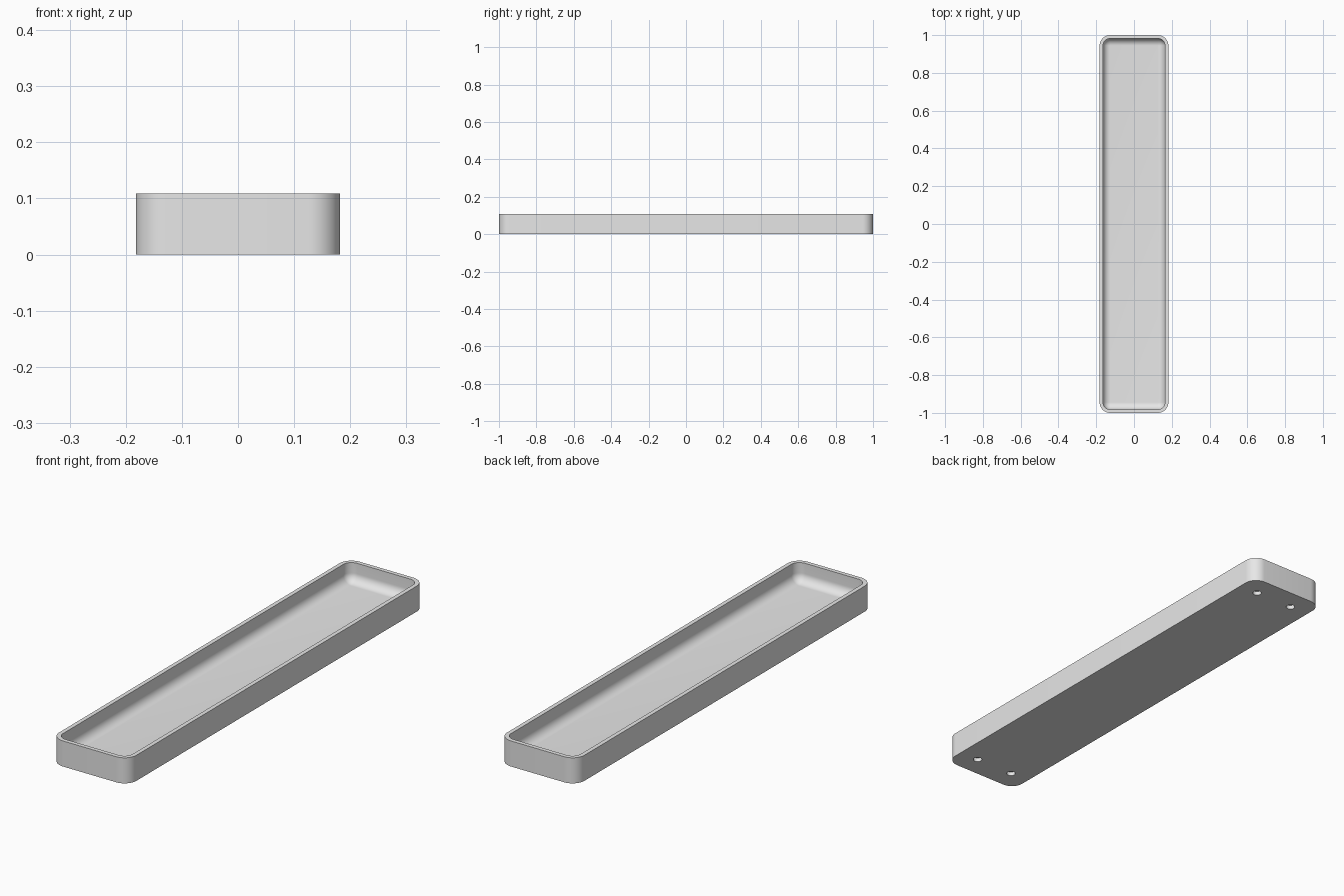
import bpy, bmesh
from math import sin, cos, pi, radians

cube = bpy.data.objects.get("Cube")
if cube:
    bpy.data.objects.remove(cube, do_unlink=True)

HALF_X, HALF_Y, HEIGHT = 0.182, 1.0, 0.109
CORNER, WALL, FLOOR = 0.056, 0.018, 0.027
FILLET = CORNER - WALL
STEPS = 12

grey = bpy.data.materials.new("plain grey")
grey.use_nodes = True
grey.diffuse_color = (0.8, 0.8, 0.8, 1)
grey.node_tree.nodes["Principled BSDF"].inputs["Base Color"].default_value = (0.8, 0.8, 0.8, 1)


def ring(bm, inset, z):
    """Rounded rectangle of vertices, set in from the outer outline."""
    r = CORNER - inset
    verts = []
    for quarter, (sx, sy) in enumerate([(1, 1), (-1, 1), (-1, -1), (1, -1)]):
        for i in range(STEPS + 1):
            a = (quarter + i / STEPS) * pi / 2
            verts.append(bm.verts.new((sx * (HALF_X - CORNER) + r * cos(a),
                                       sy * (HALF_Y - CORNER) + r * sin(a), z)))
    return verts


def finish(bm, name):
    bmesh.ops.remove_doubles(bm, verts=bm.verts, dist=1e-5)
    bmesh.ops.recalc_face_normals(bm, faces=bm.faces)
    mesh = bpy.data.meshes.new(name)
    bm.to_mesh(mesh)
    bm.free()
    mesh.materials.append(grey)
    obj = bpy.data.objects.new(name, mesh)
    bpy.context.collection.objects.link(obj)
    return obj


# Tray: outer wall, rim, inner wall and the rounded transition to the floor
bm = bmesh.new()
profile = [(0, 0), (0, HEIGHT), (WALL, HEIGHT)]
for i in range(STEPS + 1):
    a = i / STEPS * pi / 2
    profile.append((WALL + FILLET * (1 - cos(a)), FLOOR + FILLET * (1 - sin(a))))
rings = [ring(bm, inset, z) for inset, z in profile]
for low, high in zip(rings, rings[1:]):
    for i in range(len(low)):
        j = (i + 1) % len(low)
        bm.faces.new((low[i], low[j], high[j], high[i]))
bm.faces.new(rings[0])
bm.faces.new([rings[-1][q * (STEPS + 1)] for q in range(4)])
tray = finish(bm, "tray")

# Four shallow round recesses under the corners
bm = bmesh.new()
for sx in (-1, 1):
    for sy in (-1, 1):
        made = bmesh.ops.create_cone(bm, cap_ends=True, segments=32, radius1=0.018,
                                     radius2=0.018, depth=0.036)
        bmesh.ops.translate(bm, verts=made["verts"], vec=(sx * 0.091, sy * 0.909, 0))
cutter = finish(bm, "recess_cutter")
cutter.hide_render = True

cut = tray.modifiers.new("recesses", "BOOLEAN")
cut.operation = "DIFFERENCE"
cut.solver = "EXACT"
cut.object = cutter

# Apply the cut, drop the cutter and shade smoothly with crisp edges
bpy.ops.object.select_all(action="DESELECT")
tray.select_set(True)
bpy.context.view_layer.objects.active = tray
bpy.ops.object.modifier_apply(modifier=cut.name)
bpy.data.objects.remove(cutter, do_unlink=True)
bpy.ops.object.shade_smooth_by_angle(angle=radians(30))
